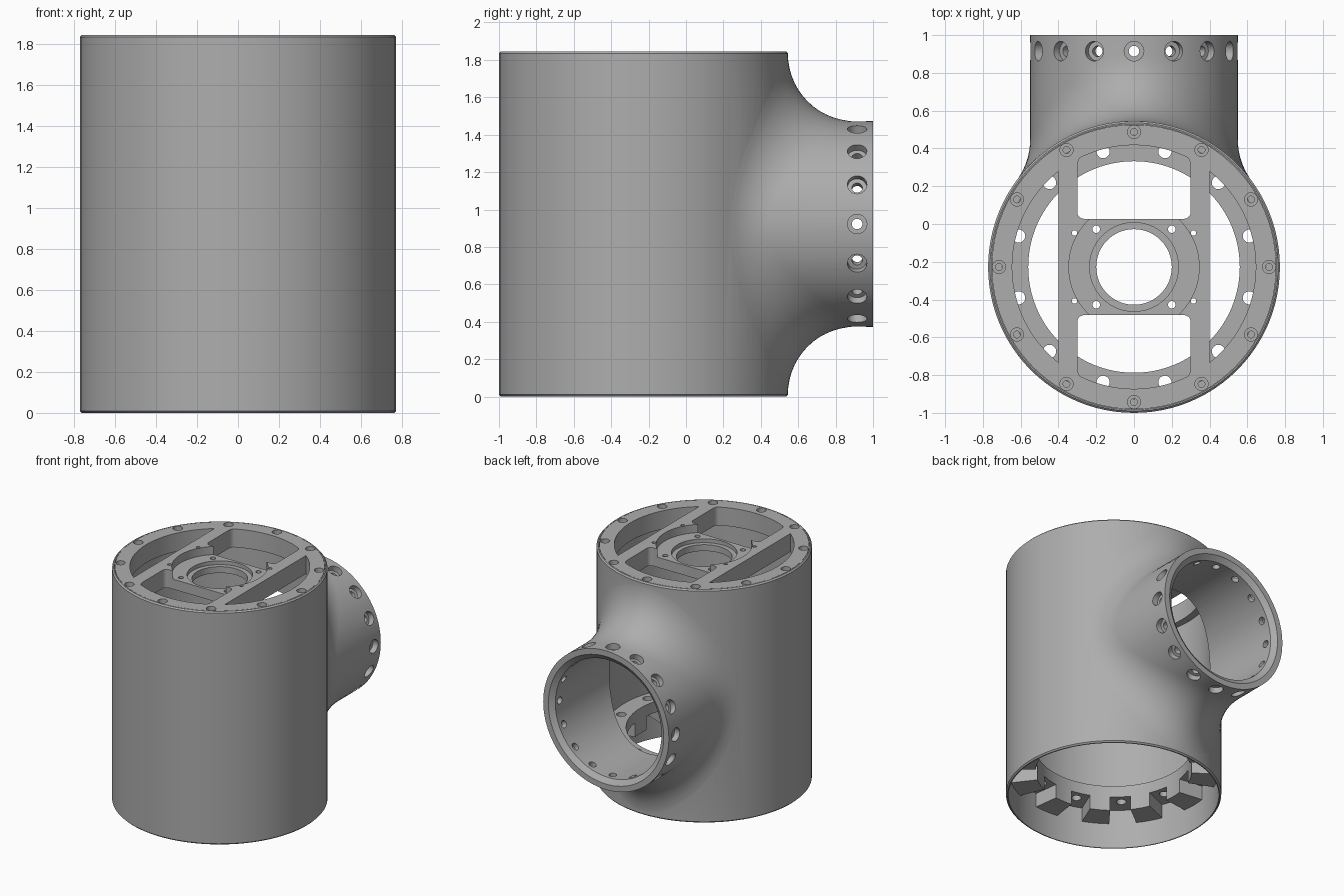
import bpy, bmesh, math
from mathutils import Vector, Matrix

if "Cube" in bpy.data.objects:
    bpy.data.objects.remove(bpy.data.objects["Cube"], do_unlink=True)

AXIS = Vector((0, -0.2275, 0))      # main tube axis
R, H, MID = 0.7725, 1.845, 0.9225   # main tube radius, height, outlet height
NECK, BLEND = 0.55, 0.36            # outlet radius and rolling fillet radius
BORE, SEAT = 0.70, 0.755            # cavity radius, recess radius at both ends
LID_Z, RING_Z = 1.70, 0.40
WINDOW = 0.645
SIDES = 96

grey = bpy.data.materials.new("plain grey")
grey.use_nodes = True
colour = (0.42, 0.42, 0.42, 1)
grey.diffuse_color = colour
grey.node_tree.nodes["Principled BSDF"].inputs["Base Color"].default_value = colour


def polar(r, angle, z=0):
    return Vector((r * math.cos(angle), r * math.sin(angle), z))


def loft(bm, rings):
    """Closed solid through a list of point rings."""
    rows = [[bm.verts.new(p) for p in ring] for ring in rings]
    n = len(rows[0])
    for a, b in zip(rows, rows[1:]):
        for i in range(n):
            j = (i + 1) % n
            bm.faces.new((a[i], a[j], b[j], b[i]))
    bm.faces.new(rows[0][::-1])
    bm.faces.new(rows[-1])


def turned(bm, profile, matrix=Matrix(), sides=SIDES):
    """Solid of revolution from (radius, height) pairs."""
    loft(bm, [[matrix @ polar(r, math.tau * i / sides, z) for i in range(sides)]
              for r, z in profile])


def prism(bm, outline, z0, z1):
    loft(bm, [[AXIS + Vector((x, y, z)) for x, y in outline] for z in (z0, z1)])


def arc(r, start, end, steps=32):
    return [polar(r, start + (end - start) * i / steps).xy for i in range(steps + 1)]


def finish(bm, name):
    bmesh.ops.recalc_face_normals(bm, faces=bm.faces)
    mesh = bpy.data.meshes.new(name)
    bm.to_mesh(mesh)
    bm.free()
    mesh.materials.append(grey)
    obj = bpy.data.objects.new(name, mesh)
    bpy.context.collection.objects.link(obj)
    return obj


def combine(obj, bm, operation="DIFFERENCE"):
    tool = finish(bm, "cutter")
    tool.hide_render = True
    mod = obj.modifiers.new("cut", "BOOLEAN")
    mod.operation, mod.solver, mod.object = operation, "EXACT", tool
    bpy.context.view_layer.objects.active = obj
    bpy.ops.object.modifier_apply(modifier=mod.name)
    bpy.data.objects.remove(tool, do_unlink=True)


def smooth(obj):
    bpy.ops.object.select_all(action="DESELECT")
    obj.select_set(True)
    bpy.context.view_layer.objects.active = obj
    bpy.ops.object.shade_smooth_by_angle(angle=math.radians(28))


UP = Matrix.Translation(AXIS)
OUTWARD = Matrix.Translation((0, 0, MID)) @ Matrix.Rotation(-math.pi / 2, 4, "X")

# Main tube with softened rims
bm = bmesh.new()
turned(bm, [(R - 0.01, 0), (R, 0.01), (R, H - 0.01), (R - 0.01, H)], UP)
body = finish(bm, "tube_body")

# Side outlet, blended into the tube by a rolling fillet
STEPS = 14
columns = []
for i in range(SIDES):
    out = Vector((math.cos(math.tau * i / SIDES), 0, math.sin(math.tau * i / SIDES)))
    centre = out * (NECK + BLEND) + Vector((0, 0, MID))
    centre.y = AXIS.y + math.sqrt((R + BLEND) ** 2 - centre.x ** 2)
    inward = Vector((-centre.x, AXIS.y - centre.y, 0)).normalized()
    tip = out * NECK + Vector((0, 1, MID))
    column = [tip]
    for k in range(STEPS + 1):
        column.append(centre + BLEND * (-out).slerp(inward, k / STEPS))
    column[-1] += inward * 0.002
    column.append(Vector((column[-1].x, AXIS.y, column[-1].z)))
    columns.append(column)
bm = bmesh.new()
loft(bm, list(zip(*columns)))
combine(body, bm, "UNION")

# Cavity with wider seats at both ends
bm = bmesh.new()
turned(bm, [(SEAT, -0.1), (SEAT, RING_Z), (BORE, RING_Z), (BORE, LID_Z),
            (SEAT, LID_Z), (SEAT, H + 0.1)], UP)
combine(body, bm)

# Outlet bore with a chamfered mouth
bm = bmesh.new()
turned(bm, [(0.465, 0), (0.465, 0.97), (0.505, 1.0), (0.505, 1.1)], OUTWARD)
combine(body, bm)

# Stepped screw holes around the outlet
bm = bmesh.new()
for i in range(16):
    spin = Matrix.Rotation(math.tau * i / 16, 4, "Y")
    turned(bm, [(0.028, 0.4), (0.028, 0.505), (0.052, 0.505), (0.052, 0.65)],
           Matrix.Translation((0, 0.915, MID)) @ spin, 24)
combine(body, bm)
smooth(body)

# Top lid
bm = bmesh.new()
turned(bm, [(SEAT - 0.002, LID_Z), (SEAT - 0.002, H)], UP)
lid = finish(bm, "top_lid")

# Lid windows: two side crescents and two rounded openings
bm = bmesh.new()
crescent = math.acos(0.4 / WINDOW)
opening = math.acos(0.3 / WINDOW)
for side in (0, math.pi):
    prism(bm, arc(WINDOW, side - crescent, side + crescent), LID_Z - 0.1, H + 0.1)
    s = 1 if side == 0 else -1
    outline = arc(WINDOW, side + opening, side + math.pi - opening)
    outline += [(-0.3 * s, 0.255 * s), (0.3 * s, 0.255 * s)]
    prism(bm, outline, LID_Z - 0.1, H + 0.1)
bm.normal_update()
bmesh.ops.recalc_face_normals(bm, faces=bm.faces)
corners = [e for e in bm.edges
           if abs(e.verts[0].co.z - e.verts[1].co.z) > 0.1
           and e.calc_face_angle(0) > 0.6 and abs(e.verts[0].co.x) < 0.35]
bmesh.ops.bevel(bm, geom=corners, offset=0.035, segments=5, profile=0.5, affect="EDGES")
combine(lid, bm)

# Recessed hub with a stepped centre hole
bm = bmesh.new()
turned(bm, [(0.20, LID_Z - 0.1), (0.20, 1.75), (0.235, 1.75), (0.235, 1.78),
            (0.345, 1.78), (0.345, H + 0.1)], UP)
combine(lid, bm)

# Lid screw holes: a counterbored circle and two sets around the hub
bm = bmesh.new()
for i in range(12):
    place = Matrix.Translation(AXIS + polar(0.715, math.tau * i / 12))
    turned(bm, [(0.018, LID_Z - 0.1), (0.018, 1.79), (0.035, 1.79), (0.035, H + 0.1)],
           place, 20)
for sx in (-1, 1):
    for sy in (-1, 1):
        for x, y, r in ((0.2, 0.2, 0.02), (0.315, 0.18, 0.014)):
            place = Matrix.Translation(AXIS + Vector((sx * x, sy * y, 0)))
            turned(bm, [(r, LID_Z - 0.1), (r, H + 0.1)], place, 16)
combine(lid, bm)
smooth(lid)

# Lower mounting ring
bm = bmesh.new()
turned(bm, [(SEAT - 0.002, 0.2), (SEAT - 0.002, RING_Z)], UP)
ring = finish(bm, "lower_mounting_ring")
bm = bmesh.new()
turned(bm, [(0.56, 0), (0.56, 0.6)], UP)
combine(ring, bm)

# Gaps between the hanging lugs, and a hole above each gap
gaps, holes = bmesh.new(), bmesh.new()
half = math.radians(7.5)
for i in range(12):
    a = math.tau * (i + 0.5) / 12
    prism(gaps, arc(0.5, a - half, a + half, 4) + arc(0.8, a + half, a - half, 4), 0.1, 0.31)
    turned(holes, [(0.035, 0.1), (0.035, 0.6)], Matrix.Translation(AXIS + polar(0.632, a)), 20)
combine(ring, gaps)
combine(ring, holes)
smooth(ring)
